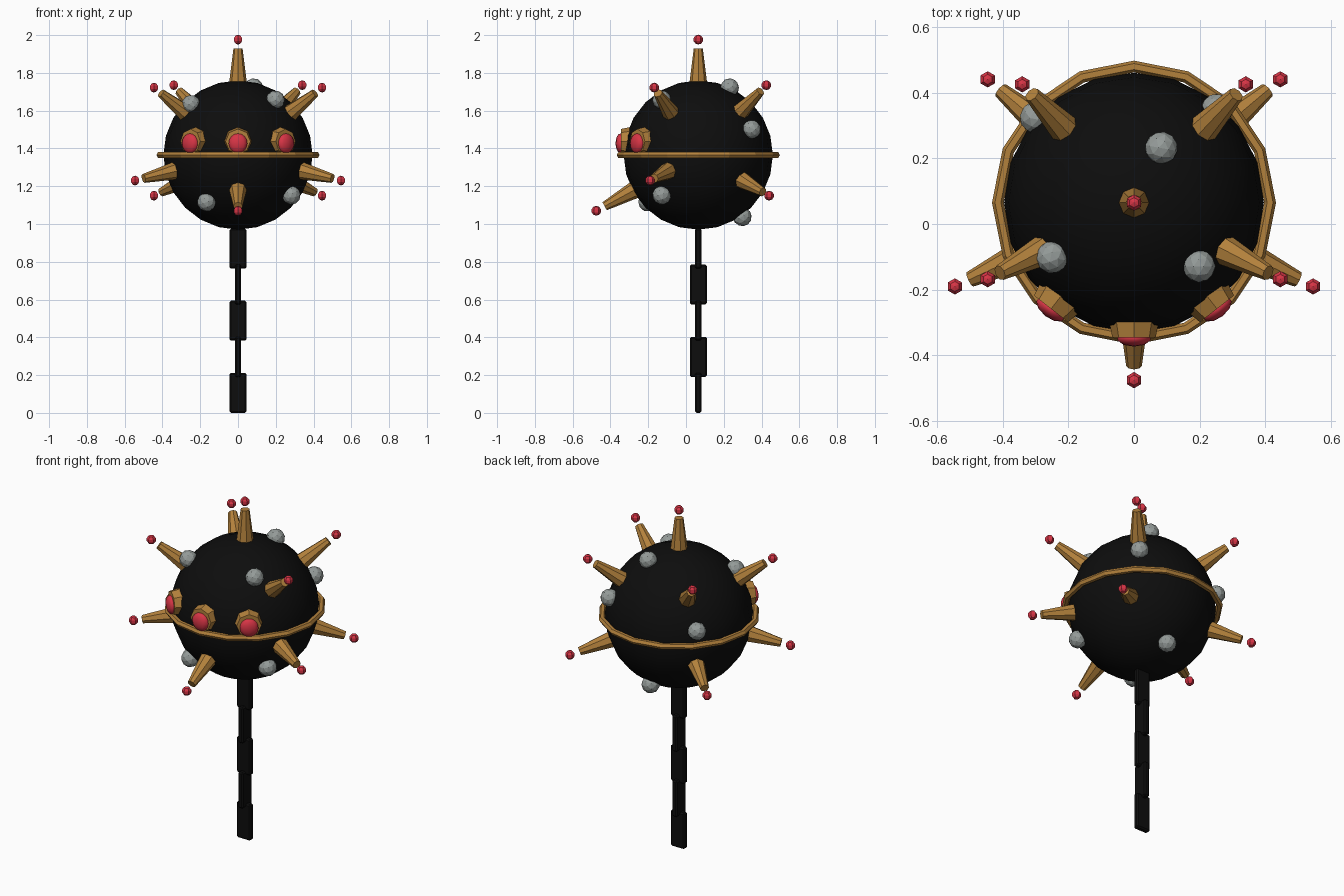
import bpy, bmesh, math
from mathutils import Matrix, Vector

cube = bpy.data.objects.get("Cube")
if cube:
    bpy.data.objects.remove(cube, do_unlink=True)

CENTRE = Vector((0, 0.065, 1.365))
RADIUS = 0.395


def material(name, rgb):
    m = bpy.data.materials.new(name)
    m.use_nodes = True
    m.diffuse_color = (*rgb, 1)
    m.node_tree.nodes["Principled BSDF"].inputs["Base Color"].default_value = (*rgb, 1)
    return m


BLACK = material("black iron", (0.004, 0.004, 0.004))
GOLD = material("brass", (0.45, 0.22, 0.045))
RED = material("red", (0.68, 0.035, 0.06))
GREY = material("grey stone", (0.30, 0.33, 0.32))


def finish(bm, name, mat, smooth=False):
    bmesh.ops.recalc_face_normals(bm, faces=bm.faces)
    mesh = bpy.data.meshes.new(name)
    bm.to_mesh(mesh)
    bm.free()
    mesh.materials.append(mat)
    for p in mesh.polygons:
        p.use_smooth = smooth
    obj = bpy.data.objects.new(name, mesh)
    bpy.context.collection.objects.link(obj)
    return obj


def ball(name, mat, matrix, segments, rings, smooth=False):
    bm = bmesh.new()
    bmesh.ops.create_uvsphere(bm, u_segments=segments, v_segments=rings, radius=1, matrix=matrix)
    return finish(bm, name, mat, smooth)


def frustum(name, mat, direction, start, end, r1, r2, sides, origin=CENTRE):
    """Tapered cylinder along a ray from the origin."""
    d = direction.normalized()
    turn = d.to_track_quat('Z', 'Y').to_matrix().to_4x4()
    bm = bmesh.new()
    bmesh.ops.create_cone(bm, cap_ends=True, segments=sides, radius1=r1, radius2=r2, depth=end - start,
                          matrix=Matrix.Translation(origin + d * (start + end) / 2) @ turn)
    return finish(bm, name, mat)


# Main body
ball("body", BLACK, Matrix.Translation(CENTRE) @ Matrix.Scale(RADIUS, 4), 20, 12, True)

# Band around the middle
bpy.ops.mesh.primitive_torus_add(location=CENTRE, major_segments=16, minor_segments=6,
                                 major_radius=0.414, minor_radius=0.018)
band = bpy.context.object
band.name = "band"
band.data.materials.append(GOLD)

# Spikes with red tips: one on top, one in front, four mirrored pairs
tips = [(0, 0.065, 1.976), (0, -0.475, 1.07)]
for x, y, z in [(0.445, -0.168, 1.722), (0.34, 0.425, 1.735),
                (0.545, -0.19, 1.23), (0.445, 0.44, 1.15)]:
    tips += [(x, y, z), (-x, y, z)]
for tip in tips:
    tip = Vector(tip)
    frustum("spike", GOLD, tip - CENTRE, 0.34, 0.565, 0.052, 0.024, 8)
    ball("spike_tip", RED, Matrix.Translation(tip) @ Matrix.Scale(0.026, 4), 6, 5)

# Stones stuck to the body
for spot in [(0.085, 0.235, 1.73), (0.2, -0.13, 1.66), (-0.255, -0.105, 1.64), (0.285, -0.13, 1.15),
             (-0.17, -0.21, 1.11), (0.25, 0.345, 1.5), (-0.305, 0.33, 1.445), (0.02, 0.3, 1.035)]:
    d = (Vector(spot) - CENTRE).normalized()
    bm = bmesh.new()
    turn = d.to_track_quat('Z', 'Y').to_matrix().to_4x4()
    bmesh.ops.create_icosphere(bm, subdivisions=2, radius=0.05,
                               matrix=Matrix.Translation(CENTRE + d * 0.402) @ turn)
    finish(bm, "stone", GREY)

# Three lamps on the front, each a collar with a red lens
for angle in (-38, 0, 38):
    a = math.radians(angle)
    d = Vector((math.sin(a), -math.cos(a), 0))
    frustum("lamp_collar", GOLD, d, 0.34, 0.41, 0.08, 0.066, 8, CENTRE + Vector((0, 0, 0.072)))
    place = Matrix.Translation(CENTRE + d * 0.412 + Vector((0, 0, 0.062)))
    ball("lamp_lens", RED, place @ Matrix.Rotation(a, 4, 'Z') @ Matrix.Diagonal((0.052, 0.026, 0.052, 1)), 10, 8, True)

# Chain of flat links, each turned a quarter from the last
for i in range(5):
    wide, thin = 0.09, 0.034
    size = (wide, thin) if i % 2 == 0 else (thin, wide)
    bm = bmesh.new()
    bmesh.ops.create_cube(bm, size=1, matrix=Matrix.Translation((0, CENTRE.y, 0.106 + 0.191 * i))
                          @ Matrix.Diagonal((*size, 0.212, 1)))
    link = finish(bm, "chain_link", BLACK)
    bevel = link.modifiers.new("bevel", 'BEVEL')
    bevel.width = 0.008
    bevel.segments = 1
